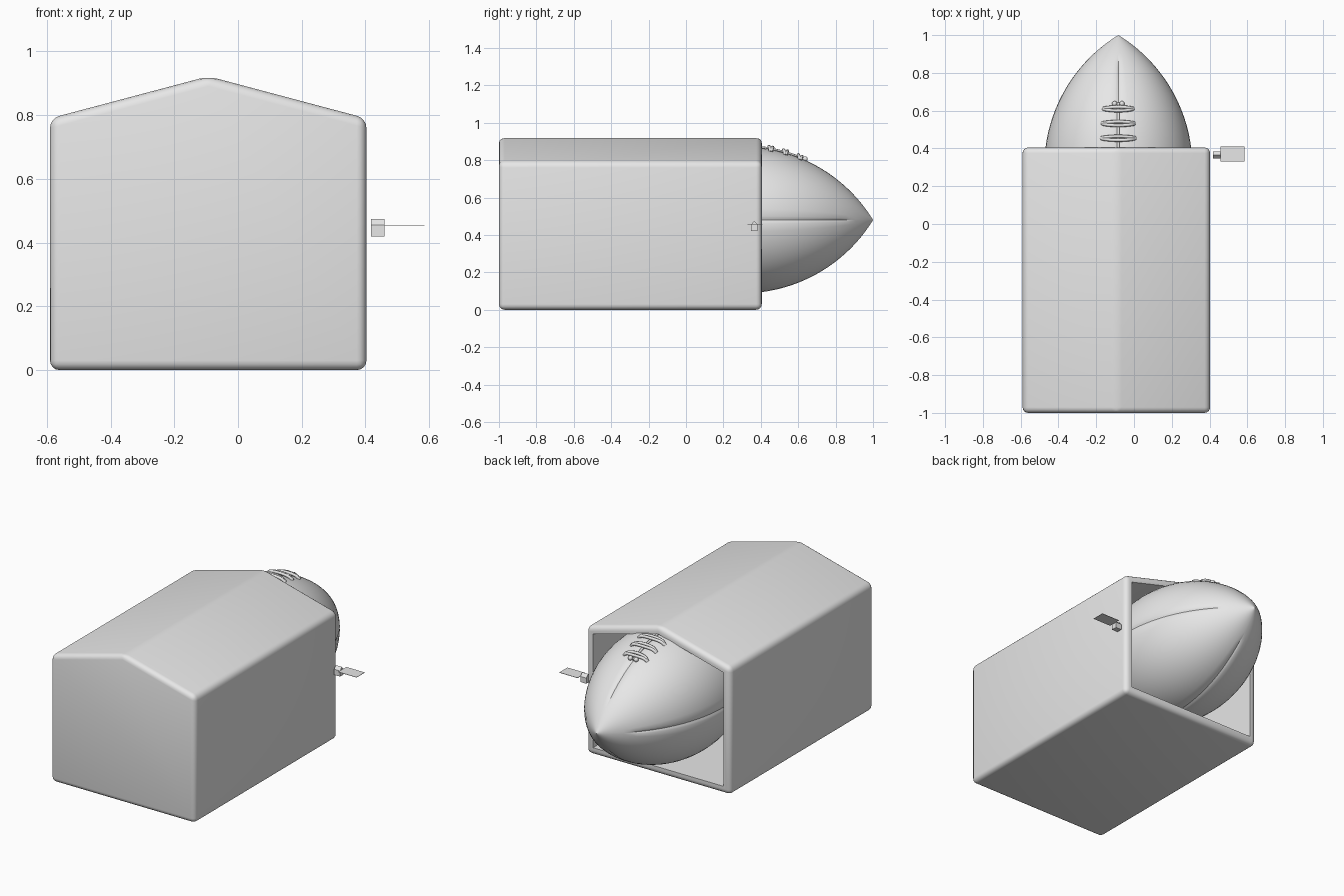
import bpy, bmesh, math
from mathutils import Vector

if "Cube" in bpy.data.objects:
    bpy.data.objects.remove(bpy.data.objects["Cube"], do_unlink=True)

grey = bpy.data.materials.new("plain_grey")
grey.use_nodes = True
grey.diffuse_color = (0.8, 0.8, 0.8, 1)
grey.node_tree.nodes["Principled BSDF"].inputs["Base Color"].default_value = (0.8, 0.8, 0.8, 1)


def finish(name, bm, smooth=True):
    mesh = bpy.data.meshes.new(name)
    bmesh.ops.recalc_face_normals(bm, faces=bm.faces[:])
    bm.to_mesh(mesh)
    bm.free()
    mesh.materials.append(grey)
    obj = bpy.data.objects.new(name, mesh)
    bpy.context.collection.objects.link(obj)
    if smooth:
        bpy.ops.object.select_all(action="DESELECT")
        obj.select_set(True)
        bpy.context.view_layer.objects.active = obj
        bpy.ops.object.shade_smooth_by_angle()
    return obj


def prism(profile, axis_move):
    """Closed solid from a profile of 3D points swept along a vector."""
    bm = bmesh.new()
    face = bm.faces.new([bm.verts.new(p) for p in profile])
    out = bmesh.ops.extrude_face_region(bm, geom=[face], use_keep_orig=True)
    verts = [g for g in out["geom"] if isinstance(g, bmesh.types.BMVert)]
    bmesh.ops.translate(bm, verts=verts, vec=axis_move)
    bmesh.ops.recalc_face_normals(bm, faces=bm.faces[:])
    return bm


# Gabled shell, rounded outside and hollowed from the back
front, back = -1.0, 0.405
gable = [(-0.59, 0), (0.403, 0), (0.403, 0.79), (-0.093, 0.922), (-0.59, 0.79)]
bm = prism([(x, front, z) for x, z in gable], (0, back - front, 0))
bmesh.ops.bevel(bm, geom=bm.edges[:], offset=0.03, segments=4, profile=0.5,
                affect="EDGES", clamp_overlap=True)
bm.normal_update()
opening = max(bm.faces, key=lambda f: f.calc_center_median().y)
bmesh.ops.inset_region(bm, faces=[opening], thickness=0.017, use_even_offset=True)
inner = bmesh.ops.extrude_discrete_faces(bm, faces=[opening])["faces"][0]
bmesh.ops.translate(bm, verts=inner.verts[:], vec=(0, front + 0.05 - back, 0))
finish("gabled_shell", bm)

# Pointed ball with four seam grooves
centre = Vector((-0.083, 0.3, 0.48))
half_length, half_width = 0.7, 0.393
arc_radius = (half_length ** 2 + half_width ** 2) / (2 * half_width)


def ball_radius(dy):
    return max(0, math.sqrt(arc_radius ** 2 - dy ** 2) - arc_radius + half_width)


def on_ball(dy, angle, lift=0):
    """Point on the ball; the angle is measured from straight up."""
    r = ball_radius(dy) + lift
    return centre + Vector((r * math.sin(angle), dy, r * math.cos(angle)))


quarter = [(0, 1), (1.5, 0.5)] + [(3 + 6 * i, 0) for i in range(15)] + [(88.5, 0.5)]
spokes = [(math.radians(q * 90 + a), g) for q in range(4) for a, g in quarter]
bm = bmesh.new()
rings = []
steps = 48
for i in range(1, steps):
    dy = -half_length * math.cos(math.pi * i / steps)
    depth = 0.007 if abs(dy) < 0.57 else 0
    rings.append([bm.verts.new(on_ball(dy, a, -depth * g)) for a, g in spokes])
n = len(spokes)
for low, high in zip(rings, rings[1:]):
    for j in range(n):
        k = (j + 1) % n
        bm.faces.new((low[j], low[k], high[k], high[j]))
for ring, dy in ((rings[0], -half_length), (rings[-1], half_length)):
    tip = bm.verts.new(on_ball(dy, 0))
    for j in range(n):
        bm.faces.new((ring[j], ring[(j + 1) % n], tip))
finish("ball", bm)


# Laces: paired cross straps, a centre cord and two knots
def cord(name, paths, thickness):
    curve = bpy.data.curves.new(name, "CURVE")
    curve.dimensions = "3D"
    curve.bevel_depth = thickness
    curve.bevel_resolution = 2
    curve.use_fill_caps = True
    for path in paths:
        spline = curve.splines.new("POLY")
        spline.points.add(len(path) - 1)
        for point, co in zip(spline.points, path):
            point.co = (*co, 1)
        spline.use_smooth = True
    curve.materials.append(grey)
    bpy.context.collection.objects.link(bpy.data.objects.new(name, curve))


straps = []
for row in range(9):
    for side in (-1, 1):
        dy = 0.31 - 0.078 * row + side * 0.01
        path = []
        for i in range(-8, 9):
            t = i / 8
            path.append(on_ball(dy - 0.008 * side * t * t, 0.24 * t, 0.012 - 0.015 * t ** 6))
        straps.append(path)
cord("cross_laces", straps, 0.009)
cord("centre_lace", [[on_ball(-0.33 + 0.67 * i / 24, 0, 0.001) for i in range(25)]], 0.007)
for side, name in ((-1, "right_knot"), (1, "left_knot")):
    bm = bmesh.new()
    bmesh.ops.create_uvsphere(bm, u_segments=12, v_segments=8, radius=0.014)
    bmesh.ops.translate(bm, verts=bm.verts[:], vec=on_ball(0.337, side * 0.06, 0.006))
    finish(name, bm)

# Tiny side block with a gabled cap, and the thin flat plate beside it
block = [(0.347, 0.42), (0.383, 0.42), (0.383, 0.455), (0.365, 0.474), (0.347, 0.455)]
finish("side_block", prism([(0.418, y, z) for y, z in block], (0.041, 0, 0)), False)
plate = [(0.459, 0.33), (0.585, 0.33), (0.585, 0.41), (0.459, 0.41)]
finish("side_plate", prism([(x, y, 0.454) for x, y in plate], (0, 0, 0.002)), False)
